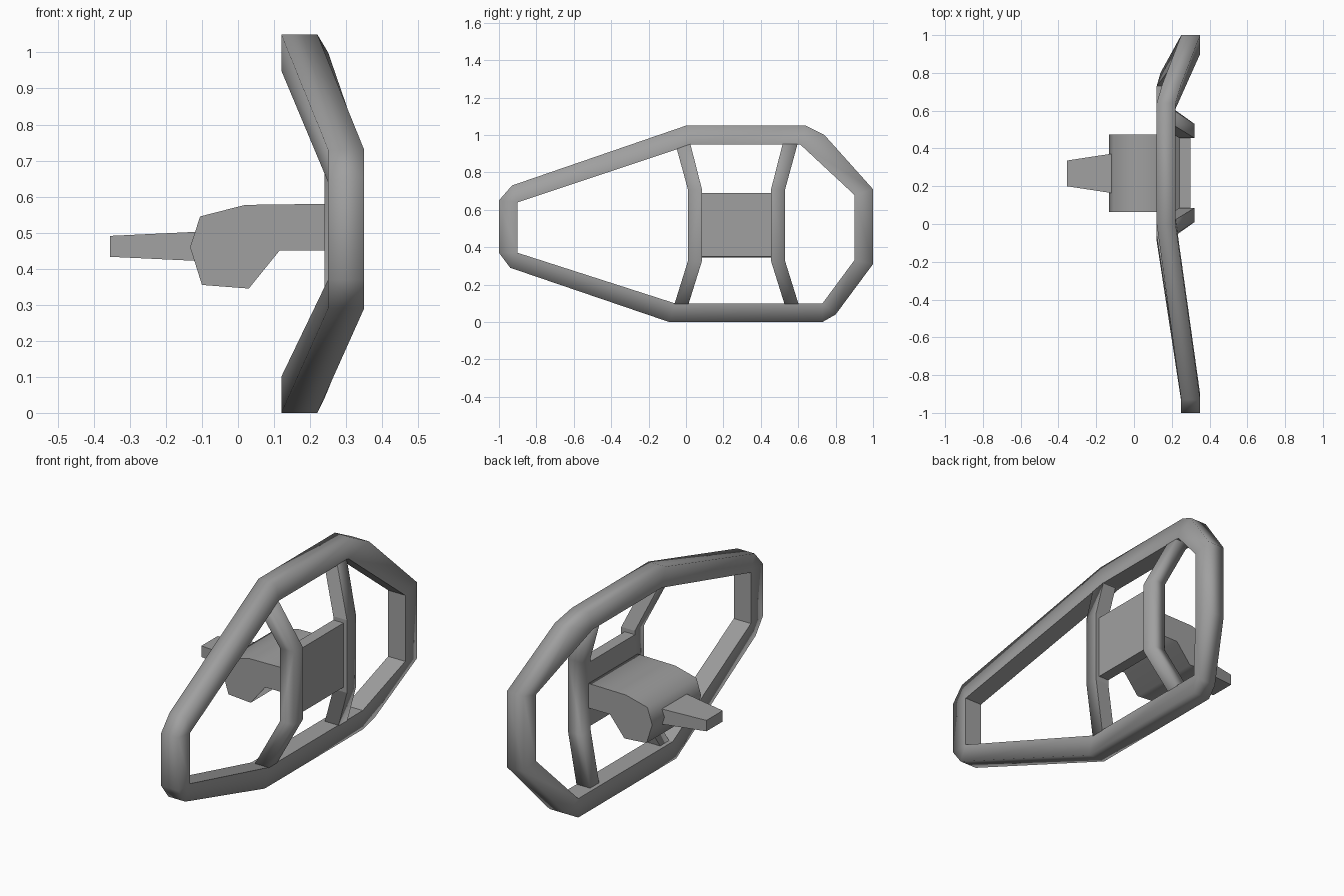
import bpy, bmesh

cube = bpy.data.objects.get("Cube")
if cube:
    bpy.data.objects.remove(cube, do_unlink=True)

grey = bpy.data.materials.new("mid_grey")
grey.use_nodes = True
colour = (0.35, 0.35, 0.35, 1)
grey.diffuse_color = colour
grey.node_tree.nodes["Principled BSDF"].inputs["Base Color"].default_value = colour


def finish(bm, name, smooth=True):
    bmesh.ops.recalc_face_normals(bm, faces=bm.faces)
    for f in bm.faces:
        f.smooth = smooth
    mesh = bpy.data.meshes.new(name)
    bm.to_mesh(mesh)
    bm.free()
    mesh.materials.append(grey)
    obj = bpy.data.objects.new(name, mesh)
    bpy.context.collection.objects.link(obj)
    return obj


def bar(name, corners, half, closed):
    """Square bar: each corner is an inner point and one or two outer points."""
    bm = bmesh.new()
    rows, inner_verts = [], set()

    def pair(p):
        return [bm.verts.new((p[0] + s * half, p[1], p[2])) for s in (1, -1)]

    for inner, outers in corners:
        i = pair(inner)
        inner_verts.update(i)
        for outer in outers:
            o = pair(outer)
            rows.append((o[0], o[1], i[1], i[0]))
    count = len(rows)
    for k in range(count if closed else count - 1):
        a, b = rows[k], rows[(k + 1) % count]
        for j in range(4):
            n = (j + 1) % 4
            quad = list(dict.fromkeys((a[j], a[n], b[n], b[j])))
            if len(quad) > 2:
                bm.faces.new(quad)
    if not closed:
        bm.faces.new(rows[0])
        bm.faces.new(rows[-1])
    # Crisp inner edges, soft outer edges
    for e in bm.edges:
        if all(v in inner_verts for v in e.verts):
            e.smooth = False
    return finish(bm, name)


# Outer rim: the two ends swing out to +x, the middle sits back
BACK, OUT = 0.17, 0.30
bar("rim", [
    ((OUT, -0.90, 0.64), [(OUT, -1, 0.65), (OUT, -0.93, 0.73)]),
    ((BACK, 0.03, 0.95), [(BACK, 0, 1.05)]),
    ((BACK, 0.61, 0.95), [(BACK, 0.64, 1.05), (0.20, 0.74, 1.0)]),
    ((OUT, 0.90, 0.68), [(OUT, 1, 0.71)]),
    ((OUT, 0.90, 0.33), [(OUT, 1, 0.31)]),
    ((BACK, 0.73, 0.10), [(0.19, 0.80, 0.04), (BACK, 0.73, 0)]),
    ((BACK, -0.06, 0.10), [(BACK, -0.09, 0)]),
    ((OUT, -0.90, 0.37), [(OUT, -0.94, 0.29), (OUT, -1, 0.37)]),
], 0.05, True)

# Two bent struts, mirrored about the hub centre
HUB_Y = 0.27
strut = [(0.175, -0.06, 0.02, 0.965), (0.28, 0.01, 0.085, 0.71),
         (0.28, 0.01, 0.085, 0.325), (0.175, -0.065, 0.01, 0.085)]
for name, side in (("front_strut", 1), ("rear_strut", -1)):
    bar(name, [((x, HUB_Y + side * (yi - HUB_Y), z),
                [(x, HUB_Y + side * (yo - HUB_Y), z)])
               for x, yo, yi, z in strut], 0.04, False)

# Plate between the struts
bm = bmesh.new()
bmesh.ops.create_cube(bm, size=1)
for v in bm.verts:
    v.co = (0.27 + v.co.x * 0.06, HUB_Y + v.co.y * 0.38, 0.52 + v.co.z * 0.34)
finish(bm, "centre_plate", False)

# Hub body: side profile extruded along y
profile = [(0.25, 0.58), (0.02, 0.577), (-0.105, 0.545), (-0.133, 0.46),
           (-0.10, 0.355), (0.03, 0.345), (0.115, 0.45), (0.25, 0.45)]
bm = bmesh.new()
face = bm.faces.new([bm.verts.new((x, 0.063, z)) for x, z in profile])
new = bmesh.ops.extrude_face_region(bm, geom=[face])["geom"]
bmesh.ops.translate(bm, vec=(0, 0.41, 0),
                    verts=[g for g in new if isinstance(g, bmesh.types.BMVert)])
hub = finish(bm, "hub_body")
for e in hub.data.edges:
    a, b = (hub.data.vertices[i].co for i in e.vertices)
    e.use_edge_sharp = abs(a.y - b.y) < 0.01

# Tapered shaft pointing to -x
bm = bmesh.new()
bmesh.ops.create_cube(bm, size=2)
for v in bm.verts:
    tip = v.co.x < 0
    wide, tall = (0.068, 0.029) if tip else (0.107, 0.041)
    v.co = (-0.355 if tip else -0.10, 0.268 + v.co.y * wide, 0.462 + v.co.z * tall)
finish(bm, "shaft", False)
